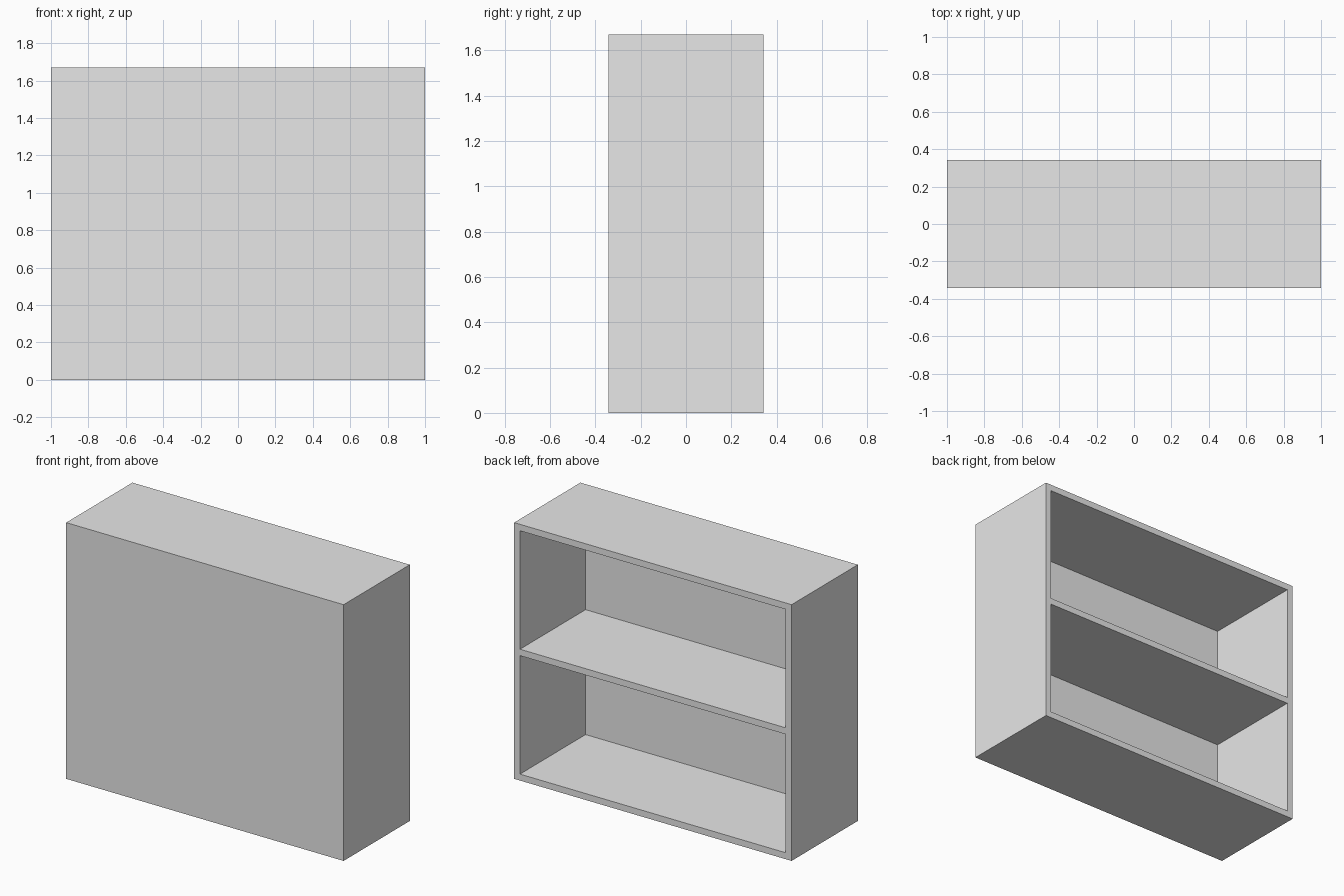
import bpy
import bmesh
from mathutils import Vector

cube = bpy.data.objects.get("Cube")
if cube:
    bpy.data.objects.remove(cube, do_unlink=True)

WIDTH, DEPTH, HEIGHT = 2.0, 0.682, 1.67
BOARD = 0.042    # sides, top, bottom and shelf
PANEL = 0.007    # thin closing panel at the front

grey = bpy.data.materials.new("light_grey")
grey.use_nodes = True
grey.diffuse_color = (0.8, 0.8, 0.8, 1)
grey.node_tree.nodes["Principled BSDF"].inputs["Base Color"].default_value = grey.diffuse_color

# Solid block standing on the ground
bm = bmesh.new()
bmesh.ops.create_cube(bm, size=1)
bmesh.ops.scale(bm, vec=(WIDTH, DEPTH, HEIGHT), verts=bm.verts)
bmesh.ops.translate(bm, vec=(0, 0, HEIGHT / 2), verts=bm.verts)


def is_back(face):
    return face.normal.y > 0.9


def cut_back(co, normal):
    faces = [f for f in bm.faces if is_back(f)]
    edges = {e for f in faces for e in f.edges}
    verts = {v for f in faces for v in f.verts}
    bmesh.ops.bisect_plane(bm, geom=[*verts, *edges, *faces],
                           plane_co=co, plane_no=normal)
    bm.normal_update()


# Mark the board edges on the open back
inner = WIDTH / 2 - BOARD
for x in (-inner, inner):
    cut_back(Vector((x, 0, 0)), Vector((1, 0, 0)))
middle = HEIGHT / 2
for z in (BOARD, middle - BOARD / 2, middle + BOARD / 2, HEIGHT - BOARD):
    cut_back(Vector((0, 0, z)), Vector((0, 0, 1)))

# Push the two compartments in as far as the front panel
pockets = []
for f in bm.faces:
    c = f.calc_center_median()
    off_shelf = abs(c.z - middle)
    if is_back(f) and abs(c.x) < inner and BOARD / 2 < off_shelf < middle - BOARD:
        pockets.append(f)
for f in pockets:
    new = bmesh.ops.extrude_discrete_faces(bm, faces=[f])["faces"][0]
    bmesh.ops.translate(bm, vec=(0, PANEL - DEPTH, 0), verts=new.verts)

bmesh.ops.recalc_face_normals(bm, faces=bm.faces)
mesh = bpy.data.meshes.new("shelf_cabinet")
bm.to_mesh(mesh)
bm.free()
mesh.materials.append(grey)
bpy.context.collection.objects.link(bpy.data.objects.new("shelf_cabinet", mesh))
